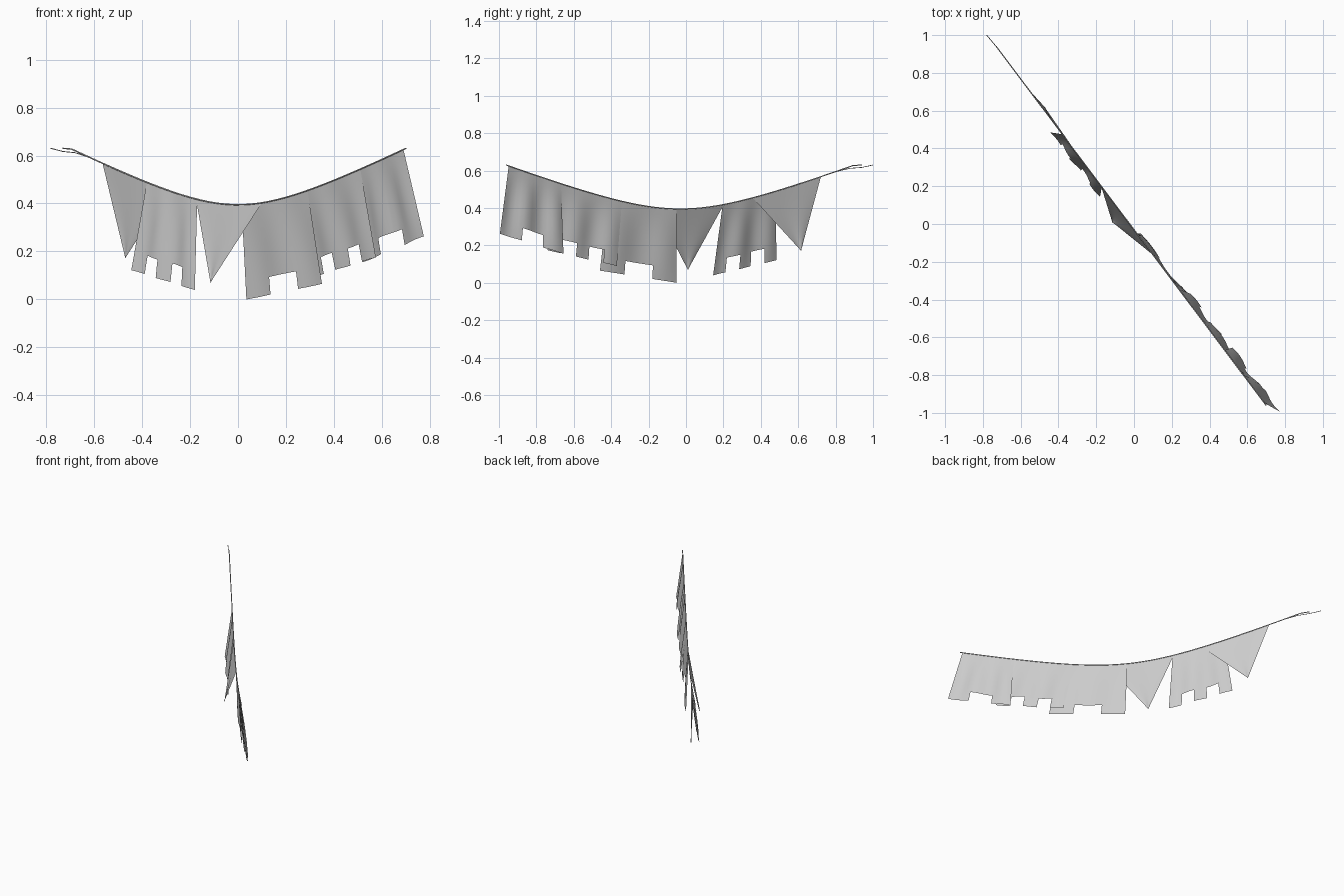
import bpy, bmesh, math
from mathutils import Vector

if "Cube" in bpy.data.objects:
    bpy.data.objects.remove(bpy.data.objects["Cube"])

NORMAL = Vector((0.8, 0.6, 0))


def rope_point(x):
    z = 0.395 + 0.1527 * (math.sqrt(1 + (x / 0.3) ** 2) - 1)
    return Vector((x, -1.33 * x - 0.03, min(z, 0.63)))


def finish(obj):
    bpy.ops.object.select_all(action='DESELECT')
    obj.select_set(True)
    bpy.context.view_layer.objects.active = obj
    bpy.ops.object.shade_smooth_by_angle(angle=math.radians(35))


def cord(name, points, radius):
    curve = bpy.data.curves.new(name, 'CURVE')
    curve.dimensions = '3D'
    curve.bevel_depth = radius
    curve.bevel_resolution = 1
    curve.use_fill_caps = True
    spline = curve.splines.new('POLY')
    spline.points.add(len(points) - 1)
    for p, co in zip(spline.points, points):
        p.co = (*co, 1)
    bpy.context.collection.objects.link(bpy.data.objects.new(name, curve))


def flag(name, x0, x1, bottom0, bottom1, bands=(1,), notch=0.8, ripple=0.006, waves=2):
    """Cloth hung from the rope; every second band along the hem is a cut-out."""
    b0, b1 = Vector(bottom0), Vector(bottom1)
    bm = bmesh.new()

    def point(u, v):
        top = rope_point(x0 + (x1 - x0) * u)
        p = top.lerp(b0.lerp(b1, u), v)
        return p + NORMAL * ripple * math.sin(2 * math.pi * waves * u) * math.sin(math.pi * v * 0.75)

    total, start, n = sum(bands), 0, 5
    if len(bands) == 1:
        n = 14
    for i, w in enumerate(bands):
        u0, u1 = start / total, (start + w) / total
        start += w
        rows = [notch * k / 8 for k in range(9)]
        if i % 2 == 0:
            rows += [(1 + notch) / 2, 1]
        grid = [[bm.verts.new(point(u0 + (u1 - u0) * c / n, v)) for c in range(n + 1)] for v in rows]
        for r in range(len(rows) - 1):
            for c in range(n):
                bm.faces.new((grid[r][c], grid[r + 1][c], grid[r + 1][c + 1], grid[r][c + 1]))
    bmesh.ops.remove_doubles(bm, verts=bm.verts, dist=1e-5)
    mesh = bpy.data.meshes.new(name)
    bm.to_mesh(mesh)
    bm.free()
    obj = bpy.data.objects.new(name, mesh)
    bpy.context.collection.objects.link(obj)
    finish(obj)


# Sagging rope and its loose tail
cord("rope", [rope_point(-0.73 + 1.43 * i / 40) for i in range(41)], 0.003)
cord("rope_tail", [rope_point(-0.62), (-0.68, 0.875, 0.612), (-0.73, 0.94, 0.617), (-0.78, 1.0, 0.63)], 0.002)

# Pointed pennants
flag("pennant_left", -0.565, -0.29, (-0.47, 0.615, 0.172), (-0.47, 0.615, 0.172), ripple=0.003, waves=1)
flag("pennant_middle", -0.175, 0.10, (-0.115, 0.01, 0.07), (-0.115, 0.01, 0.07), ripple=0.003, waves=1)

# Banners with notched hems
flag("banner_left", -0.38, -0.17, (-0.445, 0.485, 0.122), (-0.18, 0.145, 0.04),
     (1, 1, 1, 1, 1), 0.79, 0.008)
flag("banner_centre", 0.015, 0.29, (0.035, -0.05, 0.0), (0.35, -0.46, 0.065),
     (0.1, 0.115, 0.1), 0.81, 0.008, 1.5)
flag("banner_inner_right", 0.235, 0.51, (0.30, -0.37, 0.09), (0.575, -0.74, 0.175),
     (1, 1, 1, 1, 1), 0.8, 0.008)
flag("banner_outer_right", 0.48, 0.69, (0.52, -0.655, 0.155), (0.775, -0.995, 0.263),
     (0.08, 0.09, 0.085), 0.82, 0.01)
